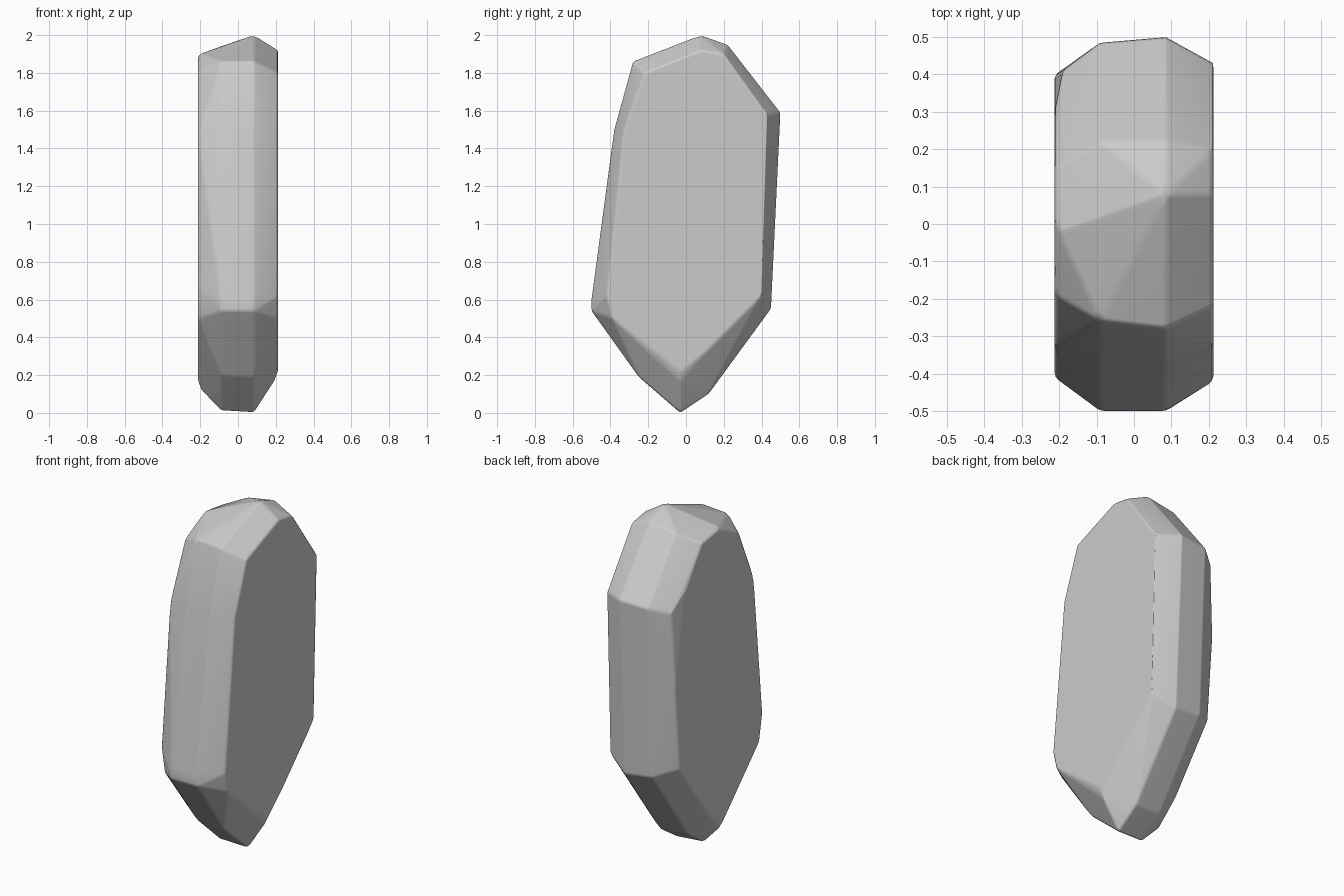
import bpy, bmesh

if "Cube" in bpy.data.objects:
    bpy.data.objects.remove(bpy.data.objects["Cube"])

# Slab cross-sections: x position -> (y, z) outline, bottom point first
sections = {
    -0.212: [(-0.05, 0.17), (0.10, 0.27), (0.36, 0.62), (0.40, 1.1), (0.30, 1.66),
             (0.15, 1.87), (0.02, 1.89), (-0.19, 1.80), (-0.33, 1.48), (-0.41, 0.66), (-0.38, 0.5)],
    -0.09: [(-0.04, 0.01), (0.11, 0.11), (0.44, 0.57), (0.485, 1.58), (0.22, 1.92),
            (0.07, 1.94), (-0.26, 1.86), (-0.37, 1.5), (-0.5, 0.6), (-0.5, 0.54), (-0.25, 0.2)],
    0.085: [(-0.03, 0.0), (0.12, 0.1), (0.45, 0.55), (0.5, 1.59), (0.22, 1.95),
            (0.08, 2.0), (-0.28, 1.86), (-0.38, 1.5), (-0.5, 0.6), (-0.5, 0.54), (-0.25, 0.19)],
    0.212: [(-0.03, 0.22), (0.10, 0.32), (0.40, 0.62), (0.43, 1.58), (0.20, 1.90),
            (0.08, 1.92), (-0.22, 1.80), (-0.33, 1.5), (-0.42, 0.62), (-0.39, 0.5)],
}

# Worn stone body: convex skin over the sections
bm = bmesh.new()
for x, outline in sections.items():
    for y, z in outline:
        bm.verts.new((x, y, z))
# Ragged extra corners on the left top and right back edges
for p in [(-0.20, -0.02, 1.90), (-0.19, 0.41, 1.55), (-0.195, -0.03, 0.12), (0.195, -0.03, 0.17)]:
    bm.verts.new(p)
hull = bmesh.ops.convex_hull(bm, input=bm.verts[:])
loose = [v for v in bm.verts if not v.link_faces]
bmesh.ops.delete(bm, geom=loose, context='VERTS')
bmesh.ops.dissolve_limit(bm, angle_limit=0.05, verts=bm.verts[:], edges=bm.edges[:])
bmesh.ops.recalc_face_normals(bm, faces=bm.faces[:])
mesh = bpy.data.meshes.new("stone_slab")
bm.to_mesh(mesh)
bm.free()
stone = bpy.data.objects.new("stone_slab", mesh)
bpy.context.collection.objects.link(stone)

# Slightly softened edges with smooth shading
bevel = stone.modifiers.new("soft_edges", 'BEVEL')
bevel.width = 0.012
bevel.segments = 2
bevel.limit_method = 'ANGLE'
bevel.angle_limit = 0.2
weighted = stone.modifiers.new("flat_sides", 'WEIGHTED_NORMAL')
weighted.keep_sharp = True
for poly in mesh.polygons:
    poly.use_smooth = True
